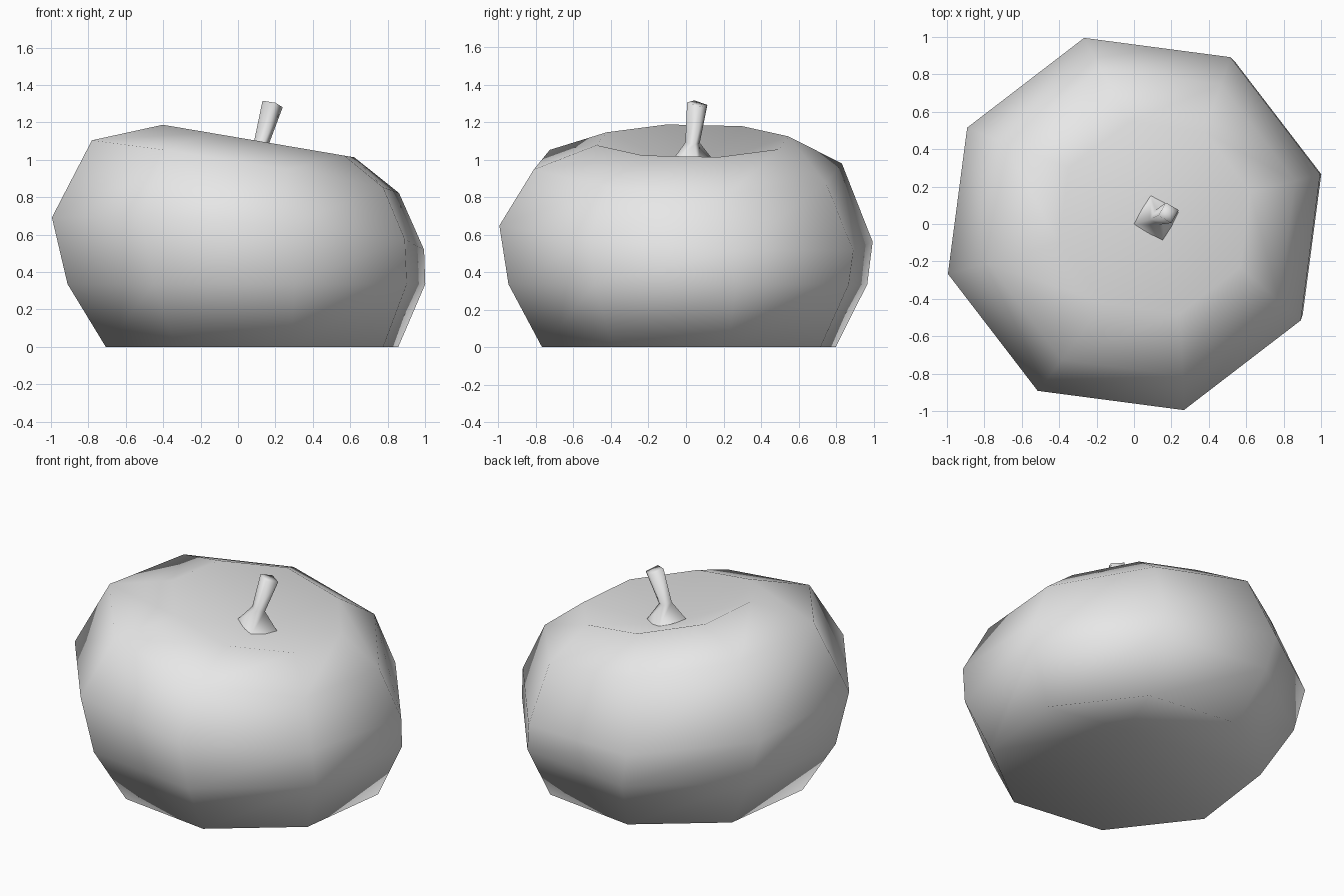
import bpy
import bmesh
from math import cos, sin, radians

cube = bpy.data.objects.get("Cube")
if cube:
    bpy.data.objects.remove(cube, do_unlink=True)

grey = bpy.data.materials.new("pale_grey")
grey.use_nodes = True
COLOUR = (0.8, 0.8, 0.8, 1)
grey.diffuse_color = COLOUR
grey.node_tree.nodes["Principled BSDF"].inputs["Base Color"].default_value = COLOUR


def add_ring(bm, sides, cx, cy, cz, radius, slope_x, slope_y, phase=15):
    """Regular ring of vertices on a tilted plane."""
    ring = []
    for i in range(sides):
        a = radians(phase + 360 * i / sides)
        dx, dy = radius * cos(a), radius * sin(a)
        ring.append(bm.verts.new((cx + dx, cy + dy, cz + slope_x * dx + slope_y * dy)))
    return ring


def fan(bm, ring, tip):
    """Close a ring with triangles meeting at a tip."""
    centre = bm.verts.new(tip)
    for a, b in zip(ring, ring[1:] + ring[:1]):
        bm.faces.new((a, b, centre))


def loft(name, sides, rings, top_tip, bottom_tip=None):
    """Skin the rings from bottom to top and close the ends that have a tip."""
    bm = bmesh.new()
    loops = [add_ring(bm, sides, *r) for r in rings]
    for low, high in zip(loops, loops[1:]):
        for i in range(sides):
            j = (i + 1) % sides
            bm.faces.new((low[i], low[j], high[j], high[i]))
    fan(bm, loops[-1], top_tip)
    if bottom_tip:
        fan(bm, loops[0][::-1], bottom_tip)
    for face in bm.faces:
        face.smooth = True
    mesh = bpy.data.meshes.new(name)
    bm.to_mesh(mesh)
    bm.free()
    mesh.materials.append(grey)
    obj = bpy.data.objects.new(name, mesh)
    bpy.context.collection.objects.link(obj)


# Squat fruit body, dimpled above and below: centre x, y, z, radius, tilt in x and y
loft("fruit_body", 8, [
    (0.075, 0.015, 0.0, 0.81, 0, 0),
    (0.045, 0.01, 0.335, 0.99, 0, 0),
    (0.0, 0.0, 0.605, 1.03, -0.07, -0.062),
    (0.04, 0.01, 0.963, 0.85, -0.165, -0.025),
    (0.11, 0.035, 1.10, 0.53, -0.17, 0),
], top_tip=(0.12, 0.03, 0.95), bottom_tip=(0.075, 0.015, 0.23))

# Leaning stem with a flared foot that runs into the dimple
loft("stem", 4, [
    (0.122, 0.032, 0.975, 0.13, -0.2, 0),
    (0.125, 0.035, 1.09, 0.04, -0.25, -0.1),
    (0.185, 0.06, 1.298, 0.056, -0.27, -0.2),
], top_tip=(0.185, 0.06, 1.298))
